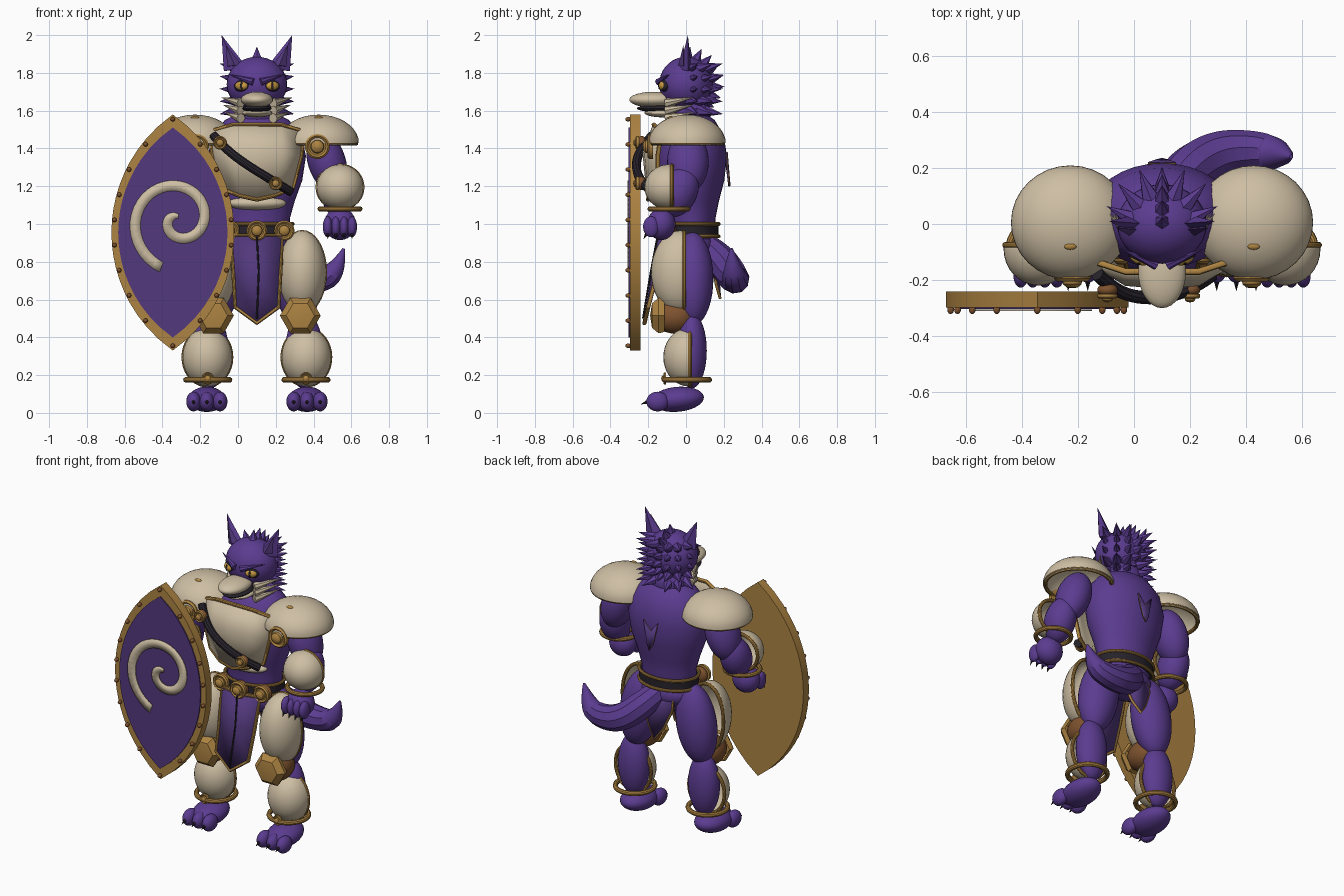
import bpy, bmesh, math
from math import sin, cos, pi, sqrt, radians
from mathutils import Vector, Matrix, Euler

if "Cube" in bpy.data.objects:
    bpy.data.objects.remove(bpy.data.objects["Cube"])

AXIS_X = 0.1   # the body stands beside the shield, so its middle is off centre
made = []


def material(name, *rgb):
    m = bpy.data.materials.new(name)
    m.use_nodes = True
    m.diffuse_color = (*rgb, 1)
    m.node_tree.nodes["Principled BSDF"].inputs["Base Color"].default_value = (*rgb, 1)
    return m


PURPLE = material("purple fur", 0.105, 0.045, 0.28)
CLOTH = material("purple cloth", 0.085, 0.04, 0.2)
CREAM = material("cream plate", 0.62, 0.52, 0.37)
GOLD = material("gold", 0.42, 0.23, 0.055)
BROWN = material("brown", 0.21, 0.085, 0.028)
DARK = material("dark leather", 0.02, 0.016, 0.024)
EYE = material("amber eye", 0.6, 0.33, 0.05)


def finish(name, bm, mat, mirror=False, solid=0):
    bmesh.ops.recalc_face_normals(bm, faces=bm.faces)
    me = bpy.data.meshes.new(name)
    bm.to_mesh(me)
    bm.free()
    me.materials.clear()
    me.materials.append(mat)
    ob = bpy.data.objects.new(name, me)
    bpy.context.collection.objects.link(ob)
    ob.location.x = AXIS_X
    if solid:
        mod = ob.modifiers.new("thickness", 'SOLIDIFY')
        mod.thickness, mod.offset = solid, 0
    if mirror:
        ob.modifiers.new("mirror", 'MIRROR')
    made.append(ob)


def ball(name, loc, rad, mat, mirror=False, rot=(0, 0, 0), cut=None, solid=0):
    bm = bmesh.new()
    mx = Matrix.LocRotScale(Vector(loc), Euler([radians(a) for a in rot]), Vector(rad))
    bmesh.ops.create_uvsphere(bm, u_segments=32, v_segments=18, radius=1, matrix=mx)
    if cut:
        bmesh.ops.bisect_plane(bm, geom=bm.verts[:] + bm.edges[:] + bm.faces[:],
                               plane_co=cut[0], plane_no=cut[1], clear_outer=True)
    finish(name, bm, mat, mirror, solid)


def spike(name, base, tip, width, mat, mirror=False, thick=None, seg=6):
    base, tip = Vector(base), Vector(tip)
    d = tip - base
    bm = bmesh.new()
    mx = (Matrix.Translation((base + tip) / 2) @ d.to_track_quat('Z', 'Y').to_matrix().to_4x4()
          @ Matrix.Diagonal((width, thick or width, 1, 1)))
    bmesh.ops.create_cone(bm, cap_ends=True, segments=seg, radius1=1, radius2=0,
                          depth=d.length, matrix=mx)
    finish(name, bm, mat, mirror)


def tube(name, pts, r, mat, mirror=False, cyclic=False, radii=None, smooth=False):
    cu = bpy.data.curves.new(name, 'CURVE')
    cu.dimensions, cu.bevel_depth, cu.bevel_resolution, cu.use_fill_caps = '3D', r, 3, True
    sp = cu.splines.new('NURBS' if smooth else 'POLY')
    sp.points.add(len(pts) - 1)
    for i, p in enumerate(pts):
        sp.points[i].co = (*p, 1)
        sp.points[i].radius = radii[i] if radii else 1
    sp.use_cyclic_u = cyclic
    if smooth:
        sp.use_endpoint_u, sp.order_u = True, 3
    ob = bpy.data.objects.new(name, cu)
    bpy.context.collection.objects.link(ob)
    me = bpy.data.meshes.new_from_object(ob.evaluated_get(bpy.context.evaluated_depsgraph_get()))
    bpy.data.objects.remove(ob)
    bm = bmesh.new()
    bm.from_mesh(me)
    finish(name, bm, mat, mirror)


def ring(name, loc, ra, rb, r, mat, mirror=False, axis='z'):
    c = Vector(loc)
    pts = []
    for i in range(36):
        u, v = ra * cos(i * pi / 18), rb * sin(i * pi / 18)
        pts.append(c + Vector((u, v, 0) if axis == 'z' else (u, 0, v)))
    tube(name, pts, r, mat, mirror, cyclic=True)


def lathe(name, profile, mat, loc=(0, 0, 0), squash=1.0, forward=False, mirror=False, seg=32):
    """Spin (radius, height) points; forward turns the spin axis to the front."""
    bm = bmesh.new()
    vs = [bm.verts.new((r, 0, h)) for r, h in profile]
    es = [bm.edges.new(p) for p in zip(vs, vs[1:])]
    bmesh.ops.spin(bm, geom=vs + es, cent=(0, 0, 0), axis=(0, 0, 1), angle=2 * pi, steps=seg)
    bmesh.ops.remove_doubles(bm, verts=bm.verts, dist=1e-4)
    mx = Matrix.Translation(loc) @ Matrix.Diagonal((1, squash, 1, 1))
    if forward:
        mx = mx @ Matrix.Rotation(pi / 2, 4, 'X')
    bm.transform(mx)
    finish(name, bm, mat, mirror)


def disc(name, loc, r, mirror=False):
    shape = [(0, 0), (1, 0), (1, .3), (.85, .45), (.68, .3), (.55, .3), (.5, .6), (.3, .78), (0, .82)]
    lathe(name, [(a * r, b * r) for a, b in shape], GOLD, loc, 1, True, mirror, 24)


def guard(name, loc, rad, y, rim=.011):
    """Rounded armour shell open at the back, with a gold edge, on both sides."""
    ball(name, loc, rad, CREAM, True, cut=((0, y, 0), (0, 1, 0)), solid=.01)
    f = sqrt(1 - ((y - loc[1]) / rad[1]) ** 2)
    ring(name + "_trim", (loc[0], y, loc[2]), rad[0] * f, rad[2] * f, rim, GOLD, True, 'y')


def panel(name, half_rows, mat, trim=.011):
    """Folded sheet from rows listed centre to side, mirrored, with a gold border."""
    rows = [[(-x, y, z) for x, y, z in reversed(h[1:])] + h for h in half_rows]
    bm = bmesh.new()
    g = [[bm.verts.new(p) for p in r] for r in rows]
    for a, b in zip(g, g[1:]):
        for i in range(len(a) - 1):
            bm.faces.new((a[i], a[i + 1], b[i + 1], b[i]))
    finish(name, bm, mat, solid=.012)
    edge = rows[0] + [r[-1] for r in rows[1:-1]] + rows[-1][::-1] + [r[0] for r in rows[-2:0:-1]]
    tube(name + "_border", edge, trim, GOLD, cyclic=True)


def plate(name, outline, y0, y1, mat):
    bm = bmesh.new()
    f = bm.faces.new([bm.verts.new((x, y0, z)) for x, z in outline])
    ext = bmesh.ops.extrude_face_region(bm, geom=[f])["geom"]
    bmesh.ops.translate(bm, vec=(0, y1 - y0, 0), verts=[v for v in ext if isinstance(v, bmesh.types.BMVert)])
    finish(name, bm, mat)


# Torso, pelvis and neck
lathe("torso", [(0, .86), (.14, .88), (.175, .95), (.175, 1.03), (.2, 1.12), (.24, 1.23), (.26, 1.36),
                (.235, 1.47), (.17, 1.55), (.11, 1.58), (0, 1.6)], PURPLE, (0, .03, 0), .72)
ball("pelvis", (0, .03, .88), (.18, .125, .1), PURPLE)
ball("neck", (0, .02, 1.58), (.12, .11, .1), PURPLE)
ball("belly_plate", (0, -.07, 1.11), (.155, .07, .04), CREAM)
panel("back_flap_of_cloth", [[(0, .215, 1.32), (.05, .215, 1.38)], [(0, .23, 1.2), (.02, .225, 1.24)]], CLOTH, .002)

# Breastplate and strap
panel("breastplate", [[(0, -.17, 1.525), (.13, -.17, 1.525), (.25, -.13, 1.49)],
                      [(0, -.225, 1.38), (.13, -.215, 1.38), (.235, -.15, 1.36)],
                      [(0, -.2, 1.13), (.09, -.195, 1.15), (.19, -.15, 1.19)]], CREAM, .012)
tube("chest_strap", [(-.23, -.18, 1.47), (-.17, -.24, 1.4), (-.05, -.27, 1.31), (.1, -.24, 1.22), (.18, -.18, 1.17)],
     .024, DARK, smooth=True)
for x, z in ((-.195, 1.43), (.1, 1.215)):
    ball("strap_stud_base", (x, -.235, z), (.036, .025, .036), BROWN)
    disc("strap_stud", (x, -.25, z), .036)

# Belt, loincloth and rear flap
lathe("belt", [(.165, .935), (.19, .935), (.19, 1), (.165, 1)], DARK, (0, .03, 0), .75)
for z in (.935, 1.0):
    ring("belt_edge", (0, .03, z), .19, .143, .01, GOLD)
for x, y in ((-.145, -.09), (0, -.12), (.145, -.09)):
    ball("belt_boss_base", (x, y + .01, .965), (.05, .03, .05), BROWN)
    disc("belt_boss", (x, y - .01, .965), .054)
panel("front_loincloth", [[(0, -.14, .94), (.135, -.11, .94)], [(0, -.175, .75), (.125, -.15, .75)],
                          [(0, -.22, .475), (.115, -.2, .56)]], CLOTH)
tube("loincloth_fold", [(0, -.152, .93), (.01, -.186, .75), (0, -.228, .5)], .005, DARK)
panel("rear_loincloth", [[(0, .14, .93), (.09, .11, .93)], [(0, .165, .8), (.1, .14, .8)],
                         [(0, .18, .61), (.05, .16, .68)]], CLOTH, .008)

# Tail
tube("tail", [(0, .06, .91), (.06, .17, .83), (.18, .25, .72), (.32, .265, .7), (.42, .25, .74), (.46, .24, .87)],
     .085, PURPLE, radii=[.8, 1, 1, .85, .7, .08], smooth=True)

# Shoulders
ball("shoulder_plates", (.327, .005, 1.425), (.208, .2, .148), CREAM, True, cut=((0, 0, 1.425), (0, 0, -1)), solid=.012)
ring("shoulder_trim", (.327, .005, 1.427), .198, .19, .011, GOLD, True)
disc("shoulder_discs", (.32, -.175, 1.41), .066, True)
tube("shoulder_seams", [(.327, .005 - .2 * sin(a / 10), 1.426 + .148 * cos(a / 10)) for a in range(0, 15)],
     .003, DARK, True)
ball("shoulder_studs", (.327, -.08, 1.562), (.022, .012, .01), GOLD, True)

# Arms and hands
ball("upper_arms", (.37, .01, 1.33), (.1, .11, .17), PURPLE, True, (0, -18, 0))
ball("forearms", (.43, -.04, 1.17), (.09, .1, .14), PURPLE, True, (-25, 0, 0))
guard("forearm_guards", (.44, -.09, 1.195), (.12, .125, .115), -.075)
ring("bracelets", (.44, -.09, 1.08), .105, .1, .014, GOLD, True)
ball("palms", (.44, -.13, 1.0), (.085, .075, .085), PURPLE, True)
for i in range(4):
    x = .375 + .043 * i
    ball("fingers", (x, -.185, .985), (.026, .042, .055), PURPLE, True)
    spike("finger_claws", (x, -.205, .955), (x, -.225, .92), .012, DARK, True)

# Legs
ball("thighs", (.2, .035, .71), (.125, .11, .25), PURPLE, True, (0, -9, 0))
guard("thigh_guards", (.24, -.03, .745), (.122, .15, .215), -.01)
ball("knees", (.23, -.06, .51), (.09, .115, .09), BROWN, True)
lathe("knee_caps", [(.1, 0), (.108, .03), (.075, .065), (0, .075)], GOLD, (.23, -.115, .515), 1, True, True, 6)
ball("shins", (.25, .03, .33), (.1, .08, .2), PURPLE, True)
guard("shin_guards", (.262, .015, .295), (.127, .13, .15), .02)
ring("anklets", (.26, .005, .175), .115, .118, .015, GOLD, True)
disc("anklet_studs", (.26, -.105, .182), .032, True)

# Feet
ball("feet", (.265, -.045, .072), (.098, .14, .066), PURPLE, True, (5, 0, 0))
for i in range(3):
    x = .195 + .07 * i
    ball("toes", (x, -.15, .06), (.039, .06, .052), PURPLE, True)
    spike("toe_claws", (x, -.2, .06), (x, -.24, .045), .012, DARK, True)

# Head, muzzle and jaw
ball("head", (0, 0, 1.74), (.16, .142, .145), PURPLE)
ball("muzzle", (0, -.17, 1.658), (.085, .13, .042), CREAM)
ball("mouth", (0, -.14, 1.612), (.078, .12, .02), DARK)
ball("jaw", (0, -.11, 1.588), (.08, .11, .024), CREAM)
for i in range(3):
    z = 1.66 - .04 * i
    spike("cheek_tufts", (.085, -.1, z - .02), (.19 - .01 * i, .04, z + .01), .026, CREAM, True, seg=8)

# Eyes and brows
ball("eye_rims", (.082, -.118, 1.732), (.042, .02, .03), DARK, True, (0, 12, 25))
ball("eyes", (.082, -.126, 1.732), (.035, .018, .023), EYE, True, (0, 0, 25))
ball("pupils", (.082, -.141, 1.732), (.007, .006, .021), DARK, True)
spike("brows", (.02, -.145, 1.752), (.155, -.085, 1.795), .02, PURPLE, True, seg=8)

# Ears
for name, mat, grow, y in (("ears", PURPLE, 1, 0), ("inner_ears", CLOTH, .6, -.02)):
    bm = bmesh.new()
    mid = Vector((.13, y, 1.87))
    base = [(.045, 0, 1.82), (.11, -.035, 1.82), (.175, .01, 1.81), (.11, .03, 1.82)]
    vs = [bm.verts.new(mid + (Vector(p) + Vector((0, y, 0)) - mid) * grow) for p in base]
    top = bm.verts.new(mid + (Vector((.187, .01 + y, 2.0)) - mid) * grow)
    bm.faces.new(vs)
    for i in range(4):
        bm.faces.new((vs[i], vs[(i + 1) % 4], top))
    finish(name, bm, mat, True)

# Mane spikes along the crest and round the sides
for i in range(8):
    a = radians(88 - 19 * i)
    out = Vector((0, cos(a), sin(a)))
    c = Vector((0, 0, 1.74))
    spike("crest_spikes", c + out * .11, c + out * .19 + Vector((0, .015, .01)), .04, PURPLE)
for turn in (8, 38, 66):
    for i in range(5):
        a, z = radians(turn), 1.82 - .055 * i
        spike("mane_spikes", (.1 * cos(a), .1 * sin(a), z),
              (.2 * cos(a), .04 + .17 * sin(a), z + .03 - .012 * i), .034, PURPLE, True)

# Shield: pointed oval slab, cloth face, spiral and rivets
SX, SZ, SW, SH = -.445, .955, .325, .625
R = (SW ** 2 + SH ** 2) / (2 * SW)


def oval(scale, n=20):
    side = []
    for i in range(n + 1):
        t = SH * (1 - 2 * i / n)
        side.append((sqrt(R * R - t * t) - R + SW, t))
    loop = side + [(-x, z) for x, z in side[-2:0:-1]]
    return [(SX + x * scale, SZ + z * scale) for x, z in loop]


plate("shield_body", oval(1), -.24, -.297, GOLD)
plate("shield_face", oval(.89), -.29, -.304, CLOTH)
for x, z in oval(.96, 9):
    ball("shield_rivets", (x, -.305, z), (.012, .016, .012), BROWN)
inner, outer = [], []
for i in range(61):
    u = i / 60
    a, r = radians(520 * u - 270), .02 + .245 * u ** 1.15
    w = .028 * min(1, .4 + u * 4)
    for side, k in ((inner, r - w), (outer, r + w)):
        side.append((-.415 + k * cos(a), -.308, 1.02 + k * sin(a)))
bm = bmesh.new()
cols = [(bm.verts.new(p), bm.verts.new(q)) for p, q in zip(inner, outer)]
for a, b in zip(cols, cols[1:]):
    bm.faces.new((a[0], a[1], b[1], b[0]))
finish("shield_spiral", bm, CREAM, solid=.006)

# Smooth shading with crisp edges
bpy.ops.object.select_all(action='DESELECT')
for ob in made:
    ob.select_set(True)
bpy.context.view_layer.objects.active = made[0]
bpy.ops.object.shade_smooth_by_angle(angle=radians(35))
